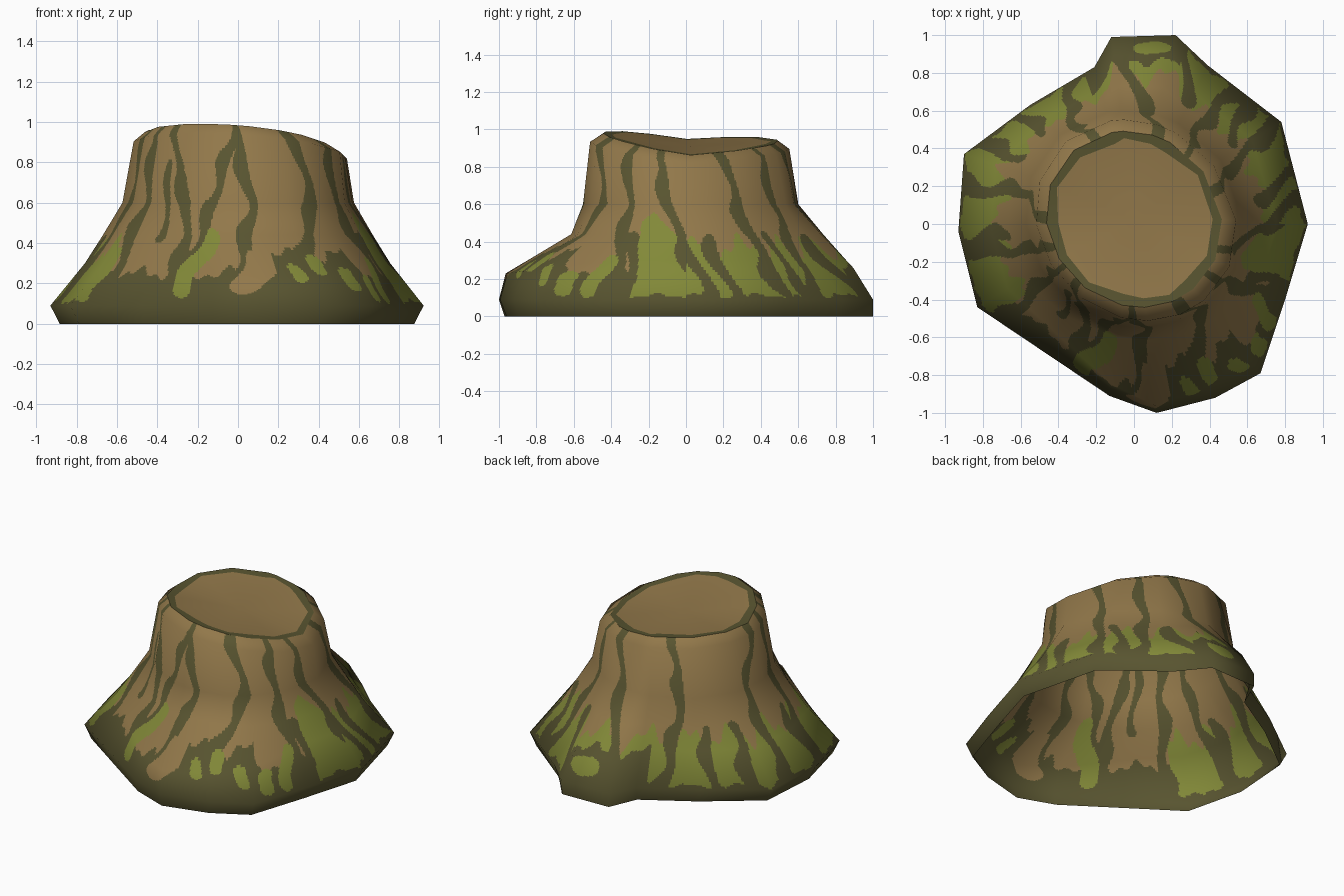
import bpy, bmesh, math
from mathutils import Vector

if "Cube" in bpy.data.objects:
    bpy.data.objects.remove(bpy.data.objects["Cube"])


def srgb(r, g, b):
    return [((c / 255 + 0.055) / 1.055) ** 2.4 for c in (r, g, b)] + [1]


def material(name, rgb):
    m = bpy.data.materials.new(name)
    m.diffuse_color = srgb(*rgb)
    m.use_nodes = True
    m.node_tree.nodes["Principled BSDF"].inputs["Base Color"].default_value = m.diffuse_color
    return m


BROWN, OLIVE, GREEN = 0, 1, 2
mats = [material("bark_brown", (146, 120, 74)),
        material("dark_olive", (88, 84, 48)),
        material("moss_green", (130, 137, 56))]

# Outline of the foot, counter-clockwise
FOOT = [(.92, 0), (.78, .54), (.39, .84), (.22, 1), (-.12, .99), (-.21, .83),
        (-.55, .63), (-.9, .37), (-.93, -.04), (-.83, -.44), (-.48, -.675),
        (-.13, -.91), (.12, -1), (.43, -.92), (.67, -.79), (.8, -.4)]


# One vertical profile from foot to cap; the front roots bulge more
def column(x, y):
    d = Vector((x, y, 0)).normalized()
    skew = 2 * d.x * d.y
    foot = Vector((x, y, 0))
    waist = d * (.575 - .02 * skew) + Vector((0, .025, 0))
    shoulder = d * (.53 - .028 * skew) + Vector((.01, .02, 0))
    cap = d * (.465 - .02 * skew) + Vector((0, .025, 0))
    zc = .905 - .095 * cap.x + (.06 * cap.y if cap.y > 0 else -.18 * cap.y)
    bulge = max(0, -y - .6) / .4
    knob = y > .95
    flare = foot.lerp(waist, .25 if knob else .48 - .4 * bulge)
    knee = foot.lerp(waist, .66 if knob else .73 + .13 * bulge)

    def up(p, z):
        return Vector((p.x, p.y, z))
    return [up(foot if knob else Vector((x * .95, y * .97, 0)), 0), up(foot, .09),
            up(flare, .26 if knob else .3 - .07 * bulge), up(knee, .44),
            up(waist, .6), up(shoulder, zc - .045), up(cap, zc)]


coarse = [column(*c) for c in FOOT]
N, R = len(coarse), len(coarse[0])

# Smooth normals of the coarse form
bm = bmesh.new()
cv = [[bm.verts.new(p) for p in col] for col in coarse]
for i in range(N):
    for k in range(R - 1):
        j = (i + 1) % N
        bm.faces.new((cv[i][k], cv[j][k], cv[j][k + 1], cv[i][k + 1]))
bm.normal_update()
cnorm = [[v.normal.copy() for v in col] for col in cv]
bm.free()

# Long bark streaks: azimuth at top, waist and foot
LONG = [(227, 241, 249), (268, 256, 246), (268, 277, 268), (300, 310, 283),
        (324, 328, 333), (341, 350, 369), (22, 29, 36), (50, 56, 53),
        (75, 84, 99), (115, 122, 115), (178, 163, 168), (195, 194, 189),
        (210, 212, 217)]
# Short streaks between the mossy patches
SHORT = [10, 40, 66, 134, 150, 184, 336]
streaks = [(.031, [(a, .96), (b, .6), (c, .12)]) for a, b, c in LONG]
streaks += [(.028, [(a, .42), (a + (8 if a < 90 else 2), .1)]) for a in SHORT]
streaks.append((.024, [(226, .8), (232, .43)]))

# Spots painted over everything: colour, half width, ends
SPOTS = [(GREEN, .042, (249, .17), (258, .43)),
         (BROWN, .045, (273, .19), (276, .32)),
         (GREEN, .026, (288, .23), (288, .27)),
         (GREEN, .03, (297, .27), (298, .31)),
         (GREEN, .028, (307, .19), (307, .25)),
         (GREEN, .032, (316, .14), (317, .21)),
         (GREEN, .03, (325, .13), (327, .3)),
         (GREEN, .05, (83, .19), (87, .2))]


def near(az, z, pts, width):
    for (a0, z0), (a1, z1) in zip(pts, pts[1:]):
        px = ((az - a0 + 180) % 360 - 180) * .0105
        if abs(px) > .45:
            continue
        pz, dx, dz = z - z0, (a1 - a0) * .0105, z1 - z0
        t = max(0, min(1, (px * dx + pz * dz) / (dx * dx + dz * dz)))
        if math.hypot(px - t * dx, pz - t * dz) < width:
            return True
    return False


def paint(p):
    z = p.z
    az = math.degrees(math.atan2(p.y, p.x)) % 360
    wob = math.sin(z * 21 + az * .11)
    a = az + 1.5 * wob
    for colour, w, *pts in SPOTS:
        if near(a, z, pts, w):
            return colour
    edge = .025 * math.sin(az * .31) + .015 * math.sin(az * .83)
    front = 213 < az < 338
    base = .11 + edge * .4
    if front:
        base = (.34 if 282 < az < 312 else .25) + edge
    elif 74 < az < 108:
        base = .29 + edge
    if z < base:
        return OLIVE
    for w, pts in streaks:
        if near(a, z, pts, w * (1 + .3 * wob)):
            return OLIVE
    top = .37 + 2 * edge
    if 337 < az < 358:
        top = .56 - abs(az - 343) * .01
    return GREEN if not front and z < top else BROWN


# Stump side: fine grid over the coarse form so the paint can be cut into faces
SUB = 38
SPANS = [2, 24, 16, 18, 24, 6]
rows = [(k, s / n) for k, n in enumerate(SPANS) for s in range(n)] + [(R - 2, 1.0)]


def blend(grid, i, f, k, t):
    j = (i + 1) % N
    return grid[i][k].lerp(grid[j][k], f).lerp(grid[i][k + 1].lerp(grid[j][k + 1], f), t)


verts, normals = [], []
for i in range(N):
    for s in range(SUB):
        for k, t in rows:
            verts.append(blend(coarse, i, s / SUB, k, t))
            normals.append(blend(cnorm, i, s / SUB, k, t).normalized())
M, H = N * SUB, len(rows)
faces = [(i * H + k, (i + 1) % M * H + k, (i + 1) % M * H + k + 1, i * H + k + 1)
         for i in range(M) for k in range(H - 1)]


def add_object(name, verts, faces, colours):
    me = bpy.data.meshes.new(name)
    me.from_pydata(verts, [], faces)
    for m in mats:
        me.materials.append(m)
    for p, c in zip(me.polygons, colours):
        p.material_index = c
        p.use_smooth = True
    me.update()
    ob = bpy.data.objects.new(name, me)
    bpy.context.collection.objects.link(ob)
    return ob


side = add_object("stump_bark", verts, faces,
                  [paint((verts[f[0]] + verts[f[2]]) / 2) for f in faces])
side.data.normals_split_custom_set_from_vertices(normals)

# Cut top: dark ring around a brown disc
centre = Vector((0, .025, .91))
rim = [c[-1] for c in coarse]
inner = [centre.lerp(p, .895 + .03 * math.sin(i * 2.1)) for i, p in enumerate(rim)]
cap_faces, cap_cols = [], []
for i in range(N):
    j = (i + 1) % N
    cap_faces += [(i, j, N + j, N + i), (N + i, N + j, 2 * N)]
    cap_cols += [OLIVE, BROWN]
add_object("cut_top", rim + inner + [centre], cap_faces, cap_cols)
